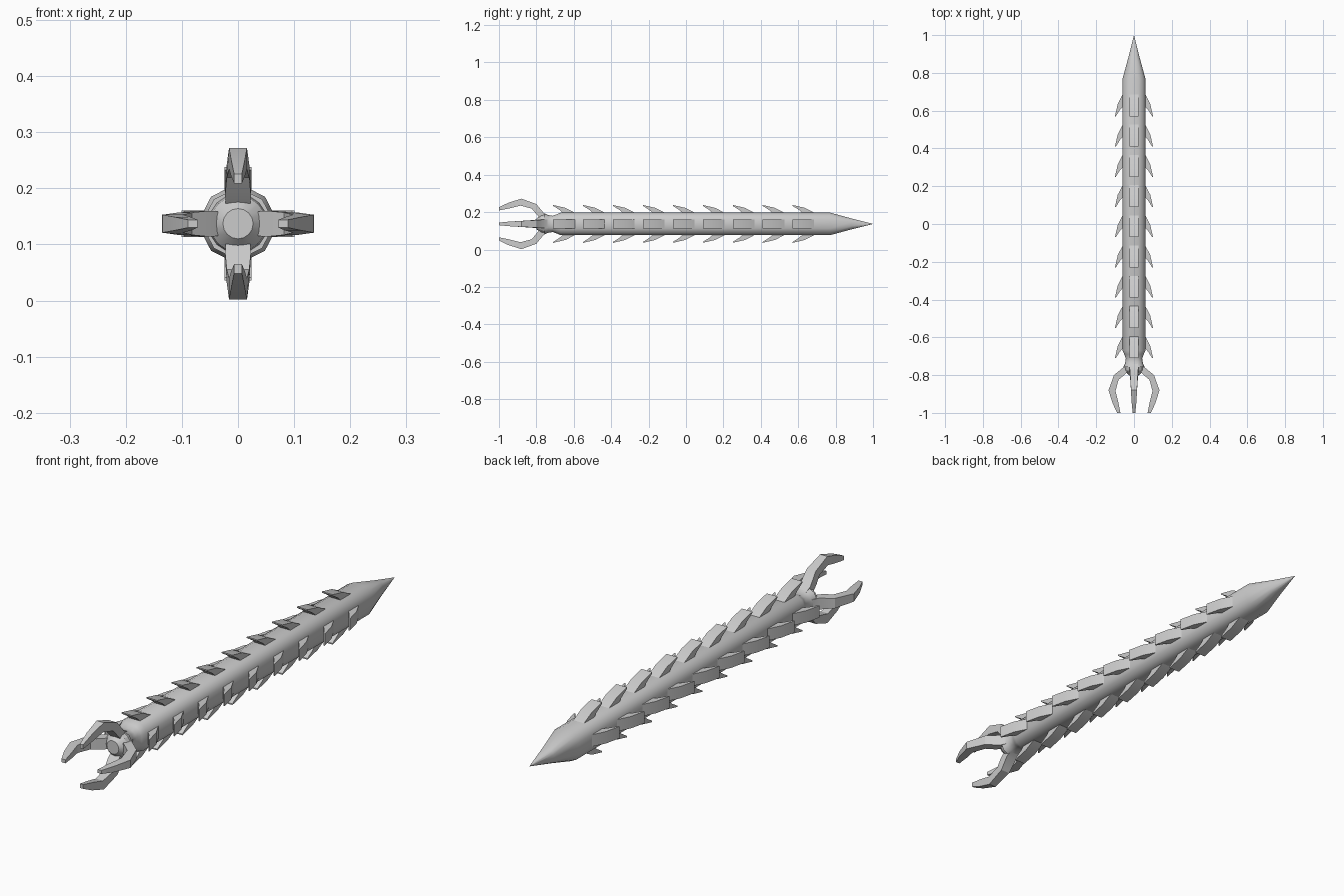
import bpy, bmesh, math
from mathutils import Matrix, Vector

if "Cube" in bpy.data.objects:
    bpy.data.objects.remove(bpy.data.objects["Cube"])

CZ = 0.137  # height of the long axis
grey = bpy.data.materials.new("grey")
grey.diffuse_color = (0.6, 0.6, 0.6, 1)
grey.use_nodes = True
grey.node_tree.nodes["Principled BSDF"].inputs["Base Color"].default_value = grey.diffuse_color


def finish(name, bm, angle):
    bmesh.ops.recalc_face_normals(bm, faces=bm.faces)
    me = bpy.data.meshes.new(name)
    bm.to_mesh(me)
    bm.free()
    me.materials.append(grey)
    ob = bpy.data.objects.new(name, me)
    bpy.context.collection.objects.link(ob)
    ob.location.z = CZ
    bpy.ops.object.select_all(action='DESELECT')
    ob.select_set(True)
    bpy.context.view_layer.objects.active = ob
    bpy.ops.object.shade_smooth_by_angle(angle=math.radians(angle))
    return ob


def loft(bm, rings):
    """Skin a list of closed point rings and cap both ends."""
    rows = [[bm.verts.new(p) for p in r] for r in rings]
    for a, b in zip(rows, rows[1:]):
        n = len(a)
        for i in range(n):
            bm.faces.new((a[i], a[(i + 1) % n], b[(i + 1) % n], b[i]))
    bm.faces.new(rows[0])
    bm.faces.new(rows[-1])


def blade(bm, stations, turn):
    """Bar with (outer y, outer r, inner y, inner r, half width) stations, turned about the axis."""
    rot = Matrix.Rotation(turn, 3, 'Y')
    rings = [[rot @ Vector(p) for p in ((-w, yo, ro), (w, yo, ro), (w, yi, ri), (-w, yi, ri))]
             for yo, ro, yi, ri, w in stations]
    loft(bm, rings)


# Twelve-sided section with four wide flats
section = []
for q in range(4):
    for deg, r in ((-22, 0.065), (22, 0.065), (45, 0.068)):
        a = math.radians(deg + 90 * q)
        section.append((r * math.cos(a), r * math.sin(a)))

# Shaft with pointed tail and narrowed neck
bm = bmesh.new()
profile = [(-0.757, 0.9), (-0.735, 0.78), (-0.712, 0.72), (-0.69, 0.86), (-0.67, 1),
           (0.77, 1), (0.885, 0.48), (1.0, 0.004)]
loft(bm, [[(x * s, y, z * s) for x, z in section] for y, s in profile])
finish("shaft", bm, 40)

# Rounded front hub
bm = bmesh.new()
hub = [(-0.75, 0.054), (-0.775, 0.05), (-0.80, 0.027)]
loft(bm, [[(r * math.cos(i * math.pi / 8), y, r * math.sin(i * math.pi / 8))
           for i in range(16)] for y, r in hub])
finish("front_hub", bm, 20)

# Nine rows of four swept fins
bm = bmesh.new()
for k in range(9):
    y = -0.59 + 0.16 * k
    for q in range(4):
        blade(bm, [(y, 0.058, y - 0.065, 0.055, 0.024),
                   (y - 0.055, 0.086, y - 0.085, 0.074, 0.024),
                   (y - 0.12, 0.101, y - 0.12, 0.096, 0.024)], q * math.pi / 2)
finish("fins", bm, 25)

# Four gripping claws
bm = bmesh.new()
for q in range(4):
    blade(bm, [(-0.735, 0.046, -0.785, 0.036, 0.022),
               (-0.762, 0.060, -0.80, 0.052, 0.023),
               (-0.80, 0.106, -0.825, 0.082, 0.020),
               (-0.88, 0.135, -0.885, 0.098, 0.016),
               (-0.95, 0.113, -0.94, 0.084, 0.012),
               (-1.0, 0.089, -1.0, 0.072, 0.007)], q * math.pi / 2)
finish("claws", bm, 25)
